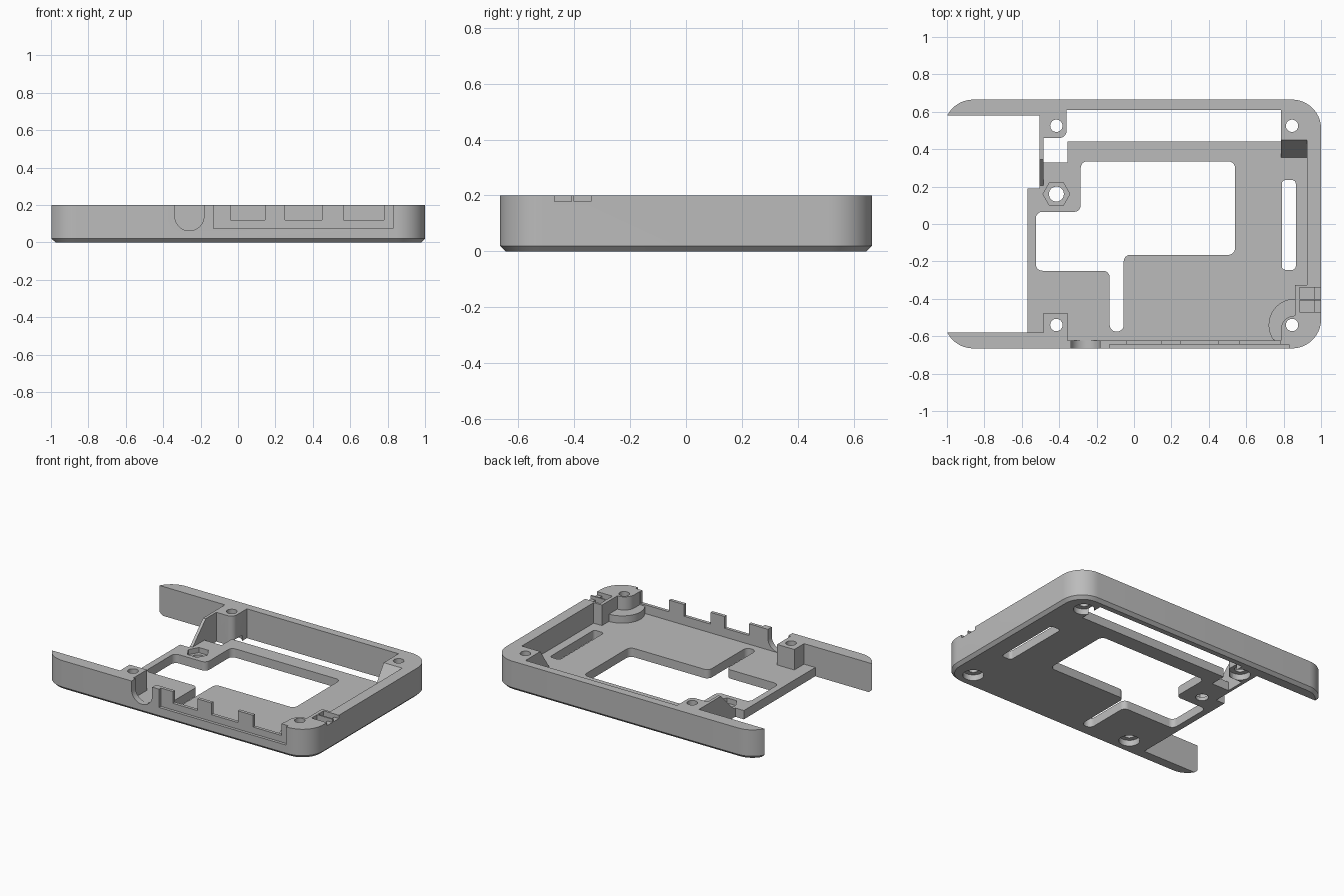
import bpy, bmesh, math
from mathutils import Vector

default = bpy.data.objects.get("Cube")
if default:
    bpy.data.objects.remove(default, do_unlink=True)

grey = bpy.data.materials.new("plain grey plastic")
grey.use_nodes = True
COLOUR = (0.5, 0.5, 0.5, 1)
grey.diffuse_color = COLOUR
grey.node_tree.nodes["Principled BSDF"].inputs["Base Color"].default_value = COLOUR

TOP, FLOOR, HIGH, LOW = 0.2, 0.06, 0.4, -0.1


def rounded(points, radius=0, steps=8):
    """Round polygon corners; a third value on a point overrides the radius."""
    out, n = [], len(points)
    for i, p in enumerate(points):
        r = p[2] if len(p) > 2 else radius
        c = Vector(p[:2])
        if r == 0:
            out.append(c)
            continue
        a = (Vector(points[i - 1][:2]) - c).normalized()
        b = (Vector(points[(i + 1) % n][:2]) - c).normalized()
        centre = c + (a + b) * r          # square corners only
        for k in range(steps + 1):
            t = k / steps * math.pi / 2
            out.append(centre - b * r * math.cos(t) - a * r * math.sin(t))
    return out


def rect(x0, x1, y0, y1):
    return [(x0, y0), (x1, y0), (x1, y1), (x0, y1)]


def circle(x, y, r, n=32, start=0, end=360):
    full = end - start == 360
    count = n if full else n + 1
    angles = [math.radians(start + (end - start) * k / n) for k in range(count)]
    return [(x + r * math.cos(a), y + r * math.sin(a)) for a in angles]


def loft(name, rings):
    """Close a stack of equal rings into a solid."""
    bm = bmesh.new()
    loops = [[bm.verts.new(co) for co in ring] for ring in rings]
    bm.faces.new(loops[0])
    bm.faces.new(loops[-1])
    for lo, hi in zip(loops, loops[1:]):
        for i in range(len(lo)):
            j = (i + 1) % len(lo)
            bm.faces.new((lo[i], lo[j], hi[j], hi[i]))
    bmesh.ops.recalc_face_normals(bm, faces=bm.faces)
    mesh = bpy.data.meshes.new(name)
    bm.to_mesh(mesh)
    bm.free()
    obj = bpy.data.objects.new(name, mesh)
    obj.data.materials.append(grey)
    bpy.context.collection.objects.link(obj)
    return obj


def prism(points, lo, hi, axis="z"):
    place = {"x": lambda u, v, h: (h, u, v),
             "y": lambda u, v, h: (u, h, v),
             "z": lambda u, v, h: (u, v, h)}[axis]
    rings = [[place(p[0], p[1], h) for p in points] for h in (lo, hi)]
    return loft("helper", rings)


def combine(tool, operation):
    mod = tray.modifiers.new("combine", "BOOLEAN")
    mod.operation, mod.object, mod.solver = operation, tool, "EXACT"
    bpy.context.view_layer.objects.active = tray
    bpy.ops.object.modifier_apply(modifier=mod.name)
    bpy.data.objects.remove(tool, do_unlink=True)


def cut(*args):
    combine(prism(*args), "DIFFERENCE")


def add(*args):
    combine(prism(*args), "UNION")


# Outer block with rounded corners and a chamfered underside
def outline(inset, z):
    box = rect(-1.015 + inset, 1 - inset, -0.665 + inset, 0.665 - inset)
    return [(p.x, p.y, z) for p in rounded(box, 0.155 - inset, 14)]


tray = loft("case_tray", [outline(0.02, 0), outline(0, 0.02), outline(0, TOP)])

# Inner cavity, leaving walls and corner posts
cut(rounded([(-0.355, -0.623), (0.785, -0.623), (0.785, -0.49, 0.075), (0.925, -0.49),
             (0.925, 0.45), (0.785, 0.45), (0.785, 0.61), (-0.36, 0.61),
             (-0.36, 0.46, 0.04), (-0.485, 0.46), (-0.485, 0.2), (-0.65, 0.2),
             (-0.65, -0.58), (-0.485, -0.58), (-0.485, -0.475), (-0.355, -0.475)]),
    FLOOR, HIGH)

# Open left end between the two side arms
cut([(-1.2, -0.58), (-0.57, -0.58), (-0.57, 0.19), (-0.505, 0.19),
     (-0.505, 0.58), (-1.2, 0.58)], LOW, HIGH)

# Long gap beside the back wall
cut(rounded([(-0.485, 0.33), (-0.355, 0.33), (-0.355, 0.44), (0.785, 0.44),
             (0.785, 0.61), (-0.36, 0.61), (-0.36, 0.46, 0.04), (-0.485, 0.46)]),
    LOW, HIGH)

# Large floor window and narrow side slot
cut(rounded([(-0.525, 0.065), (-0.525, -0.25), (-0.13, -0.25), (-0.13, -0.575),
             (-0.055, -0.575), (-0.055, -0.165), (0.54, -0.165), (0.54, 0.335),
             (-0.285, 0.335), (-0.285, 0.065)], 0.035), LOW, 0.1)
cut(rounded(rect(0.79, 0.865, -0.245, 0.235), 0.02), LOW, 0.1)

# Sloped end of the thin rib, and ramp against the back post
cut([(0.15, FLOOR), (0.205, FLOOR), (0.345, TOP), (0.345, HIGH), (0.15, HIGH)],
    -0.53, -0.47, "x")
add([(0.355, 0.05), (0.5, 0.05), (0.5, 0.15), (0.45, TOP), (0.355, FLOOR)],
    0.785, 0.95, "x")

# Low rounded step around the front post, and the small clip block
add(circle(0.86, -0.54, 0.14, 24, 90, 215) + [(0.82, -0.64), (0.9, -0.64), (0.9, -0.415)],
    0.05, 0.11)
add(rect(0.862, 0.94, -0.49, -0.325), 0.05, TOP)
for y0, y1 in ((-0.47, -0.41), (-0.4, -0.34)):
    cut(rect(0.885, 1.1, y0, y1), 0.178, HIGH)
    cut(rect(0.885, 0.965, y0, y1), 0.12, HIGH)

# Front connector recess, port openings and round-bottomed notch
cut(rect(-0.13, 0.83, -0.8, -0.645), 0.075, HIGH)
for x0, x1 in ((-0.04, 0.145), (0.25, 0.45), (0.565, 0.78)):
    cut(rect(x0, x1, -0.8, -0.61), 0.12, HIGH)
cut(circle(-0.26, 0.14, 0.078, 20, 180, 360) + [(-0.182, HIGH), (-0.338, HIGH)],
    -0.8, -0.61, "y")

# Screw holes with counterbores underneath
for x, y in ((-0.415, -0.54), (0.845, -0.54), (-0.415, 0.525), (0.845, 0.525)):
    cut(circle(x, y, 0.033), LOW, HIGH)
    cut(circle(x, y, 0.065), LOW, 0.04)

# Hexagonal nut pocket
cut(circle(-0.415, 0.16, 0.04), LOW, HIGH)
cut(circle(-0.415, 0.16, 0.072, 6), 0.025, HIGH)

bpy.ops.object.select_all(action="DESELECT")
tray.select_set(True)
bpy.context.view_layer.objects.active = tray
bpy.ops.object.shade_smooth_by_angle(angle=math.radians(30))
